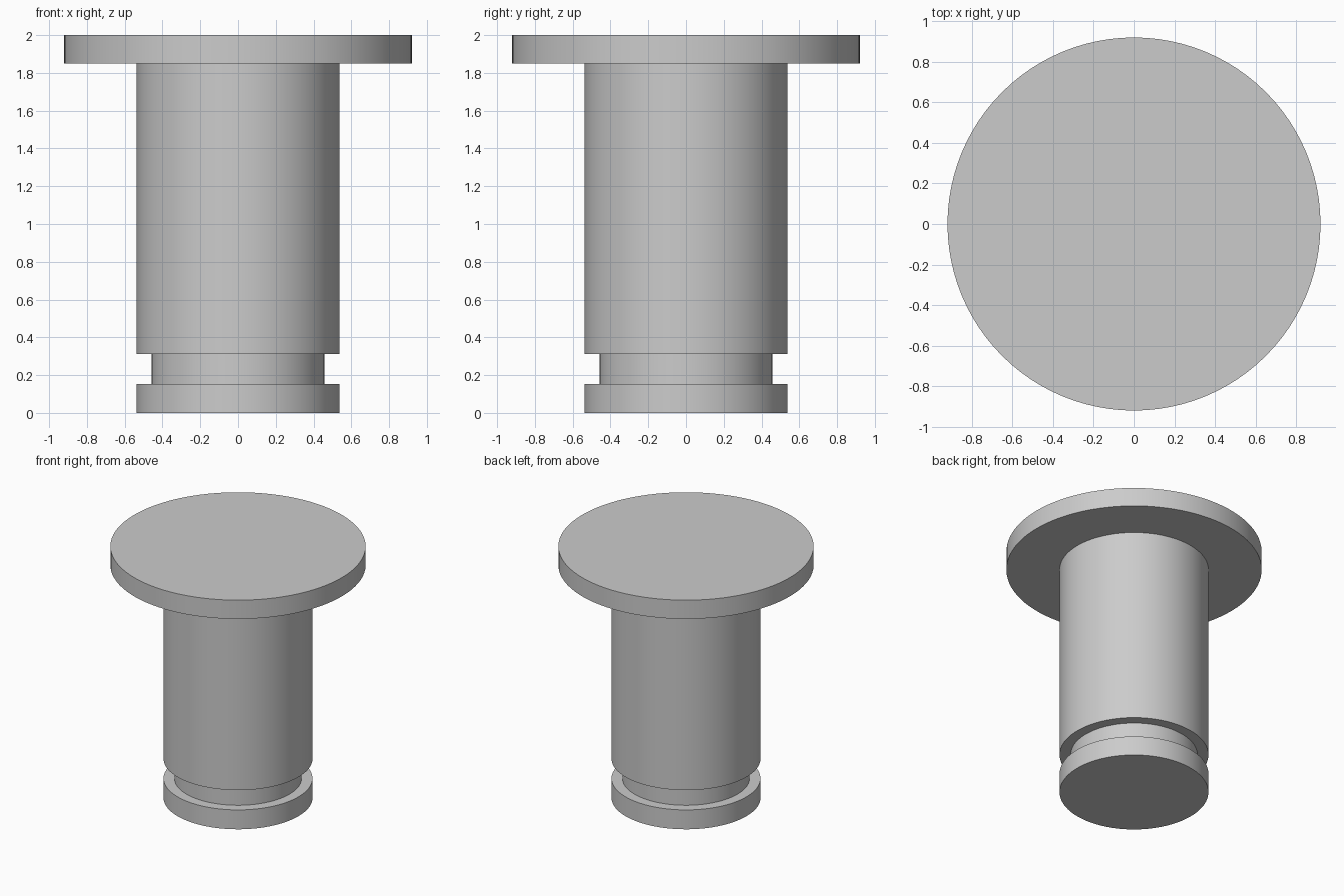
import bpy
import bmesh
import math

if "Cube" in bpy.data.objects:
    bpy.data.objects.remove(bpy.data.objects["Cube"], do_unlink=True)

SEGMENTS = 96

# Single plain metal colour
metal = bpy.data.materials.new("light_grey_metal")
metal.use_nodes = True
colour = (0.6, 0.6, 0.6, 1.0)
metal.diffuse_color = colour
metal.node_tree.nodes["Principled BSDF"].inputs["Base Color"].default_value = colour


def lathe(name, profile):
    """Spin a (radius, height) profile about z into a closed solid."""
    bm = bmesh.new()
    verts = [bm.verts.new((r, 0, z)) for r, z in profile]
    edges = [bm.edges.new(pair) for pair in zip(verts, verts[1:])]
    bmesh.ops.spin(bm, geom=verts + edges, cent=(0, 0, 0), axis=(0, 0, 1),
                   angle=math.tau, steps=SEGMENTS, use_duplicate=False)
    bmesh.ops.remove_doubles(bm, verts=bm.verts, dist=0.0001)
    # Close the flat bottom and top
    bmesh.ops.holes_fill(bm, edges=[e for e in bm.edges if e.is_boundary], sides=0)
    bmesh.ops.recalc_face_normals(bm, faces=bm.faces)
    mesh = bpy.data.meshes.new(name)
    bm.to_mesh(mesh)
    bm.free()
    mesh.materials.append(metal)
    obj = bpy.data.objects.new(name, mesh)
    bpy.context.collection.objects.link(obj)
    bpy.ops.object.select_all(action="DESELECT")
    obj.select_set(True)
    bpy.context.view_layer.objects.active = obj
    bpy.ops.object.shade_smooth_by_angle(angle=math.radians(30))
    return obj


HEAD_R, SHAFT_R, GROOVE_R = 0.92, 0.537, 0.458
GROOVE_LOW, GROOVE_HIGH, HEAD_LOW, TOP = 0.154, 0.311, 1.851, 2.0

# Headed pin with a retaining-ring groove near its foot
lathe("headed_pin", [
    (SHAFT_R, 0),
    (SHAFT_R, GROOVE_LOW), (GROOVE_R, GROOVE_LOW),
    (GROOVE_R, GROOVE_HIGH), (SHAFT_R, GROOVE_HIGH),
    (SHAFT_R, HEAD_LOW), (HEAD_R, HEAD_LOW),
    (HEAD_R, TOP),
])
